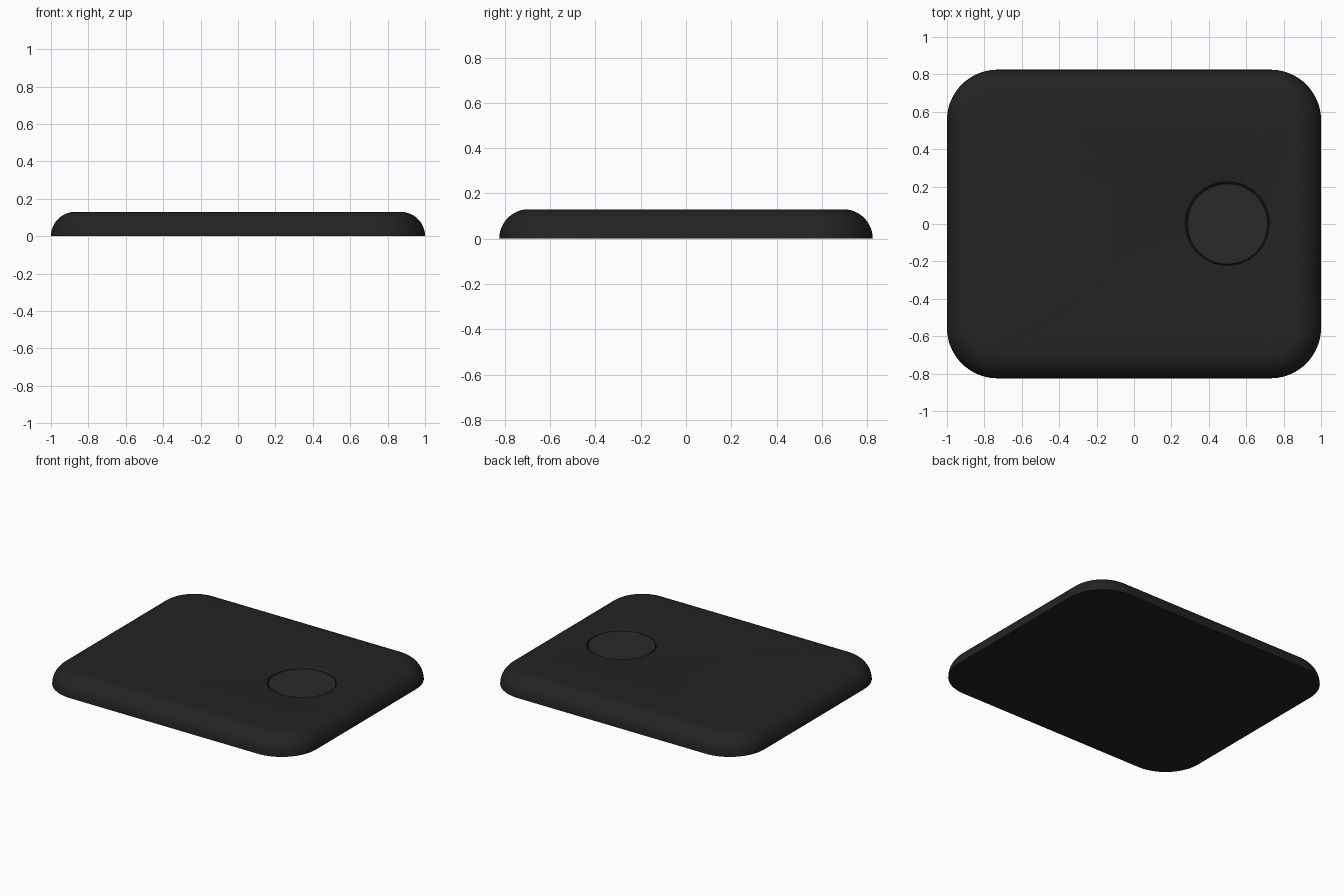
import bpy, bmesh
from math import sin, cos, pi, radians

if "Cube" in bpy.data.objects:
    bpy.data.objects.remove(bpy.data.objects["Cube"])

HX, HY, H, CORNER = 1.0, 0.825, 0.13, 0.27
BX, BR = 0.5, 0.222          # button centre and recess radius


def rounded_rect(inset, z, seg=20):
    r = CORNER - inset
    pts = []
    for k, (sx, sy) in enumerate([(1, 1), (-1, 1), (-1, -1), (1, -1)]):
        for i in range(seg + 1):
            a = (k + i / seg) * pi / 2
            pts.append((sx * (HX - CORNER) + r * cos(a), sy * (HY - CORNER) + r * sin(a), z))
    return pts


def circle(r, z, n=80):
    return [(BX + r * cos(2 * pi * i / n), r * sin(2 * pi * i / n), z) for i in range(n)]


def skin(bm, rings):
    loops = [[bm.verts.new(p) for p in ring] for ring in rings]
    for a, b in zip(loops, loops[1:]):
        n = len(a)
        for i in range(n):
            j = (i + 1) % n
            bm.faces.new((a[i], a[j], b[j], b[i]))
    return loops


def loop_edges(bm, loop):
    return [bm.edges.get((loop[i - 1], loop[i])) for i in range(len(loop))]


def finish(bm, name, grey):
    bmesh.ops.recalc_face_normals(bm, faces=bm.faces)
    mesh = bpy.data.meshes.new(name)
    bm.to_mesh(mesh)
    bm.free()
    ob = bpy.data.objects.new(name, mesh)
    bpy.context.collection.objects.link(ob)
    mat = bpy.data.materials.new(name + "_colour")
    mat.diffuse_color = (grey, grey, grey, 1)
    mat.use_nodes = True
    mat.node_tree.nodes["Principled BSDF"].inputs["Base Color"].default_value = mat.diffuse_color
    mesh.materials.append(mat)
    bpy.ops.object.select_all(action='DESELECT')
    ob.select_set(True)
    bpy.context.view_layer.objects.active = ob
    bpy.ops.object.shade_smooth_by_angle(angle=radians(30))


# Body shell: quarter-round sides, flat base, recess with a rounded lip
bm = bmesh.new()
arc = [i / 12 * pi / 2 for i in range(13)]
outer = skin(bm, [rounded_rect(H * (1 - cos(a)), H * sin(a)) for a in arc])
bm.faces.new(outer[0][::-1])
lip = 0.013
rim = [circle(BR + lip * (1 - sin(a)), H - lip * (1 - cos(a))) for a in arc[::3]]
inner = skin(bm, rim + [circle(BR, 0.10)])
bm.faces.new(inner[-1])
bmesh.ops.triangle_fill(bm, use_beauty=True, normal=(0, 0, 1),
                        edges=loop_edges(bm, outer[-1]) + loop_edges(bm, inner[0]))
finish(bm, "body", 0.017)

# Round button sitting slightly below the top face
bm = bmesh.new()
rings = skin(bm, [circle(0.217, 0.10), circle(0.217, 0.117), circle(0.214, 0.12)])
bm.faces.new(rings[0][::-1])
bm.faces.new(rings[-1])
finish(bm, "button", 0.023)
